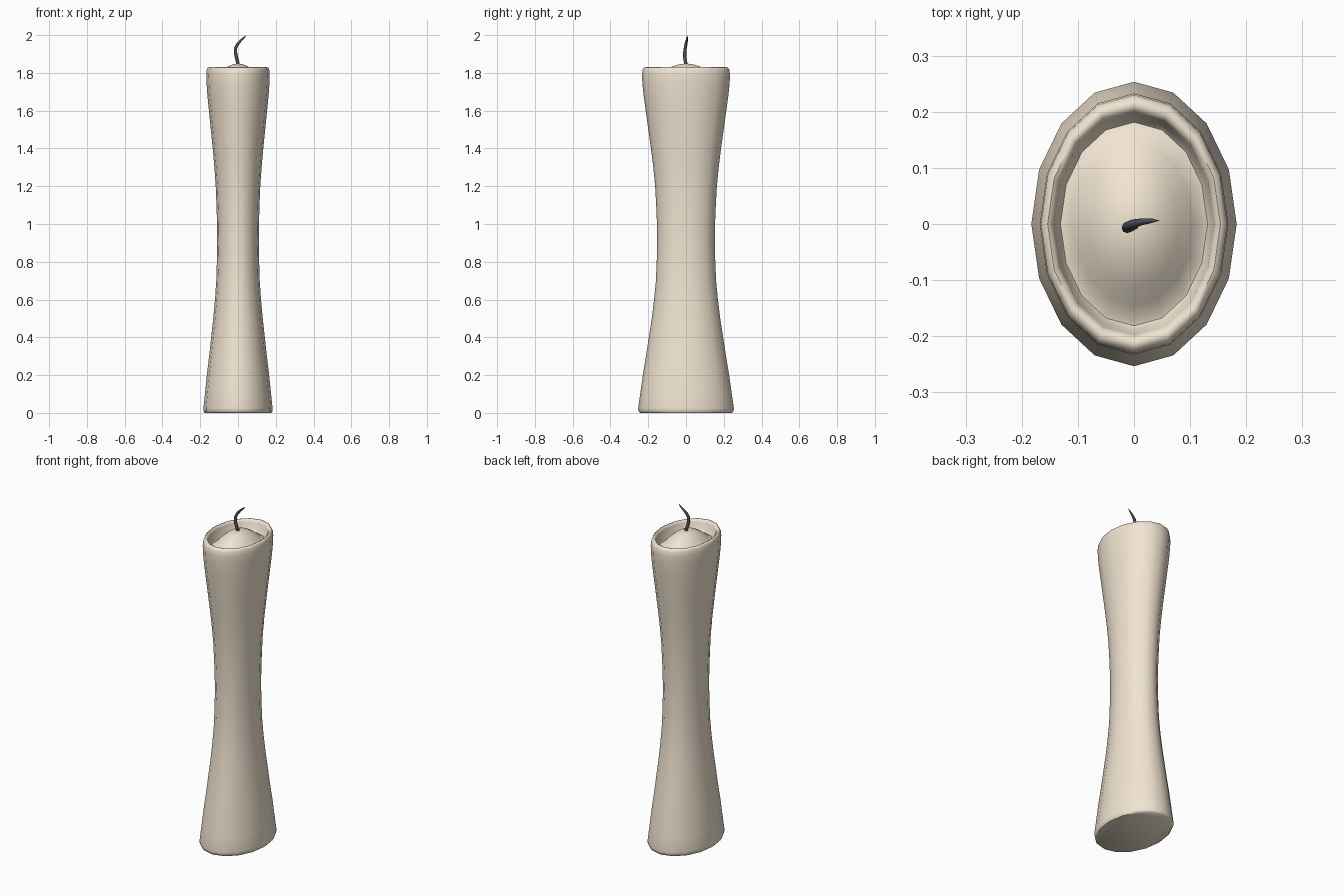
import bpy, bmesh, math
from mathutils import Vector

if "Cube" in bpy.data.objects:
    bpy.data.objects.remove(bpy.data.objects["Cube"])


def finish(name, bm, color, angle):
    bmesh.ops.recalc_face_normals(bm, faces=bm.faces)
    me = bpy.data.meshes.new(name)
    bm.to_mesh(me)
    bm.free()
    ob = bpy.data.objects.new(name, me)
    bpy.context.collection.objects.link(ob)
    mat = bpy.data.materials.new(name + "_material")
    mat.diffuse_color = color
    mat.use_nodes = True
    mat.node_tree.nodes["Principled BSDF"].inputs["Base Color"].default_value = mat.diffuse_color
    me.materials.append(mat)
    bpy.ops.object.select_all(action='DESELECT')
    ob.select_set(True)
    bpy.context.view_layer.objects.active = ob
    bpy.ops.object.shade_smooth_by_angle(angle=math.radians(angle))
    return ob


def skin(bm, rings):
    """Join successive rings of vertices with quads."""
    n = len(rings[0])
    for a, b in zip(rings, rings[1:]):
        for i in range(n):
            j = (i + 1) % n
            bm.faces.new((a[i], a[j], b[j], b[i]))


def fan(bm, ring, tip):
    v = bm.verts.new(tip)
    for i in range(len(ring)):
        bm.faces.new((ring[i], ring[(i + 1) % len(ring)], v))


# Candle body: waisted oval column, hollow rim and domed wax (x radius, z)
SIDES, RATIO = 16, 1.385
profile = [(0.176, 0.0), (0.182, 0.008), (0.183, 0.025), (0.174, 0.11),
           (0.165, 0.2), (0.153, 0.3), (0.142, 0.4), (0.131, 0.5),
           (0.122, 0.6), (0.115, 0.7), (0.112, 0.8), (0.110, 0.9),
           (0.111, 1.0), (0.114, 1.1), (0.118, 1.2), (0.125, 1.3),
           (0.134, 1.4), (0.144, 1.5), (0.154, 1.6), (0.162, 1.68),
           (0.167, 1.75), (0.168, 1.79), (0.166, 1.815), (0.161, 1.827),
           (0.154, 1.83), (0.147, 1.826), (0.143, 1.815), (0.137, 1.775),
           (0.131, 1.765), (0.123, 1.768), (0.105, 1.786), (0.08, 1.813),
           (0.055, 1.833), (0.028, 1.845)]
bm = bmesh.new()
rings = []
for r, z in profile:
    rings.append([bm.verts.new((r * math.cos(a), r * RATIO * math.sin(a), z))
                  for a in (2 * math.pi * i / SIDES for i in range(SIDES))])
skin(bm, rings)
bm.faces.new(rings[0])
fan(bm, rings[-1], (0, 0, 1.85))
finish("candle_body", bm, (0.88, 0.78, 0.64, 1), 50)

# Wick: curled tapering strand (position, radius)
path = [((0.0, 0.0, 1.83), 0.010), ((-0.001, -0.002, 1.855), 0.009),
        ((-0.008, -0.006, 1.88), 0.009), ((-0.013, -0.007, 1.905), 0.009),
        ((-0.013, -0.004, 1.93), 0.008), ((-0.003, 0.0, 1.952), 0.008),
        ((0.015, 0.004, 1.972), 0.006), ((0.032, 0.006, 1.987), 0.004)]
tip = Vector((0.046, 0.006, 2.0))
pts = [Vector(p) for p, r in path] + [tip]
bm = bmesh.new()
rings = []
for k, (p, r) in enumerate(path):
    t = (pts[k + 1] - pts[max(k - 1, 0)]).normalized()
    u = Vector((0, 1, 0)).cross(t).normalized()
    w = t.cross(u)
    rings.append([bm.verts.new(pts[k] + r * (math.cos(a) * u + math.sin(a) * w))
                  for a in (math.tau * i / 8 for i in range(8))])
skin(bm, rings)
bm.faces.new(rings[0])
fan(bm, rings[-1], tip)
finish("wick", bm, (0.07, 0.08, 0.1, 1), 60)
